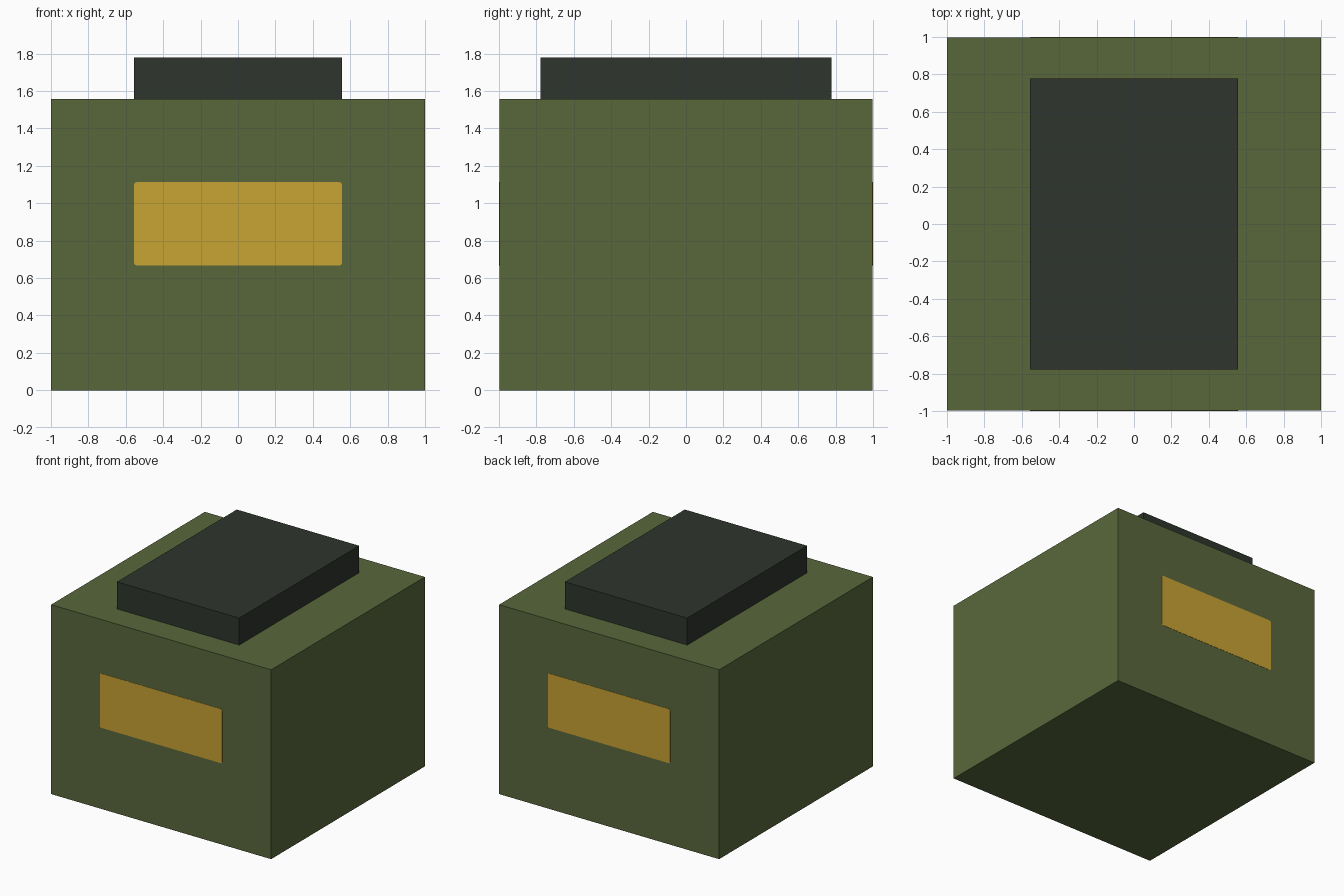
import bpy
import bmesh

if "Cube" in bpy.data.objects:
    bpy.data.objects.remove(bpy.data.objects["Cube"])


def material(name, rgb):
    """Flat material from 0-255 sRGB values."""
    def linear(c):
        c /= 255
        return c / 12.92 if c <= 0.04045 else ((c + 0.055) / 1.055) ** 2.4
    mat = bpy.data.materials.new(name)
    mat.diffuse_color = (*[linear(c) for c in rgb], 1)
    mat.use_nodes = True
    mat.node_tree.nodes["Principled BSDF"].inputs["Base Color"].default_value = mat.diffuse_color
    return mat


def box(name, low, high, mat, round_y_edges=0):
    """Box between two corners, optionally rounding the edges along y."""
    bm = bmesh.new()
    bmesh.ops.create_cube(bm, size=1)
    for v in bm.verts:
        v.co = [h if c > 0 else l for c, l, h in zip(v.co, low, high)]
    if round_y_edges:
        edges = [e for e in bm.edges
                 if abs(e.verts[0].co.y - e.verts[1].co.y) > 1e-6]
        bmesh.ops.bevel(bm, geom=edges, offset=round_y_edges, segments=3,
                        profile=0.5, affect='EDGES')
    mesh = bpy.data.meshes.new(name)
    bm.to_mesh(mesh)
    bm.free()
    mesh.materials.append(mat)
    obj = bpy.data.objects.new(name, mesh)
    bpy.context.collection.objects.link(obj)
    return obj


green = material("olive green", (89, 103, 59))
dark = material("dark grey green", (46, 53, 45))
yellow = material("mustard yellow", (201, 163, 51))

FACE = 0.998  # front and back of the body; the plates reach y = +-1

# Main body and raised lid
box("body", (-1, -FACE, 0), (1, FACE, 1.556), green)
box("lid", (-0.556, -0.778, 1.556), (0.556, 0.778, 1.778), dark)

# Thin label plates on the front and back
box("front_label", (-0.556, -1, 0.667), (0.556, -FACE, 1.113), yellow, 0.015)
box("back_label", (-0.556, FACE, 0.667), (0.556, 1, 1.113), yellow, 0.015)
